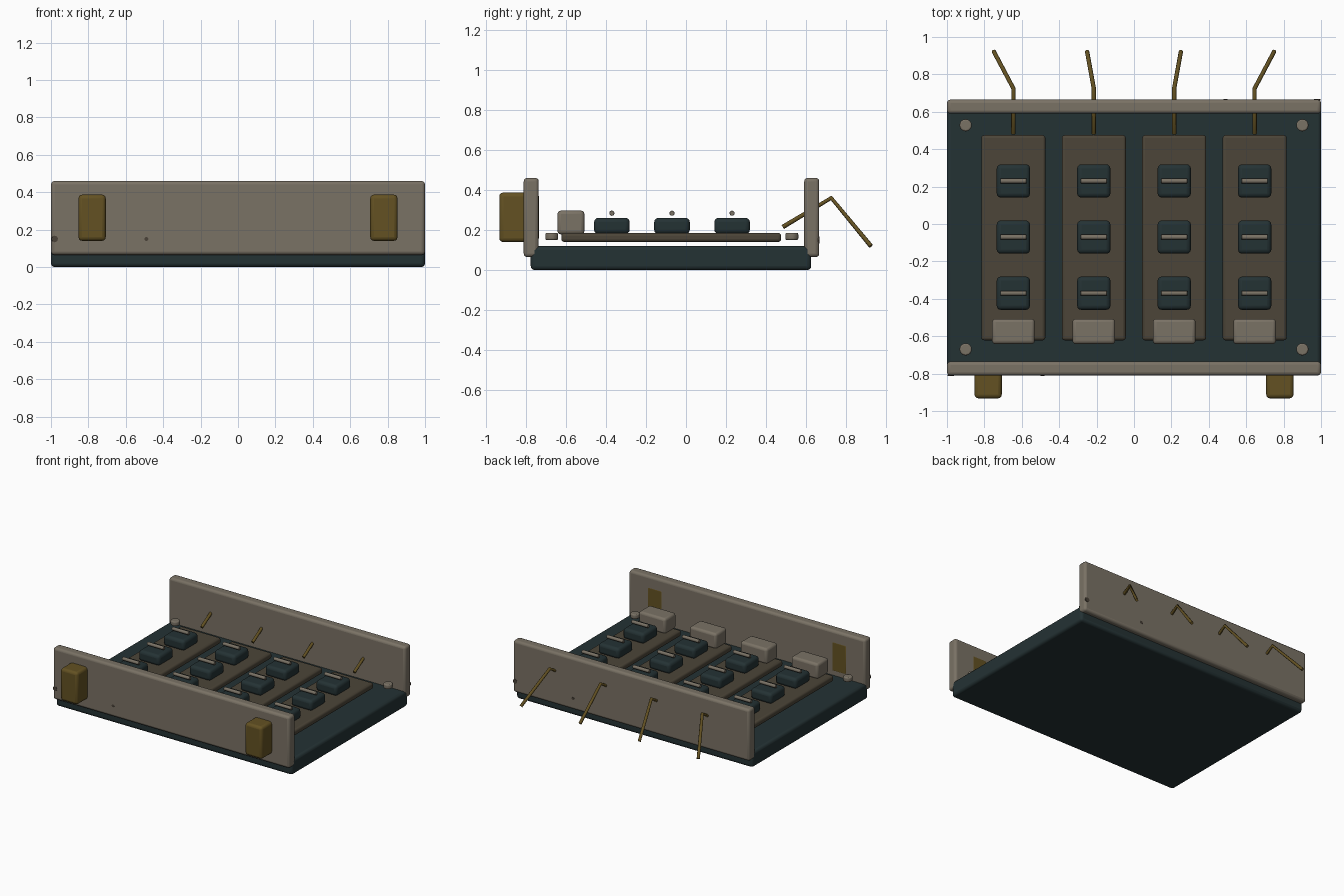
import bpy, math
from mathutils import Vector

if "Cube" in bpy.data.objects:
    bpy.data.objects.remove(bpy.data.objects["Cube"])


def mat(name, r, g, b):
    m = bpy.data.materials.new(name)
    lin = [(c / 255 / 12.92) if c < 10 else ((c / 255 + 0.055) / 1.055) ** 2.4 for c in (r, g, b)]
    m.diffuse_color = (*lin, 1)
    m.use_nodes = True
    m.node_tree.nodes["Principled BSDF"].inputs["Base Color"].default_value = m.diffuse_color
    return m


TEAL = mat("dark teal", 36, 50, 52)
GREY = mat("warm grey", 122, 114, 101)
BROWN = mat("dark olive brown", 76, 69, 56)
GOLD = mat("old gold", 99, 81, 34)
DARK = mat("rivet brown", 74, 66, 56)


def finish(ob, name, material, bevel=0):
    ob.name = name
    ob.data.materials.append(material)
    if bevel:
        b = ob.modifiers.new("bevel", 'BEVEL')
        b.width = bevel
        b.segments = 3
        b.limit_method = 'ANGLE'
    bpy.ops.object.shade_smooth_by_angle(angle=math.radians(35))
    return ob


def box(name, lo, hi, material, bevel):
    """Bevelled box between two corners."""
    lo, hi = Vector(lo), Vector(hi)
    bpy.ops.mesh.primitive_cube_add(size=1, location=(lo + hi) / 2)
    ob = bpy.context.object
    ob.scale = hi - lo
    bpy.ops.object.transform_apply(location=False, rotation=False, scale=True)
    return finish(ob, name, material, bevel)


def rod(name, centre, radius, depth, axis, material, sides=12, bevel=0):
    rot = {'x': (0, math.pi / 2, 0), 'y': (math.pi / 2, 0, 0), 'z': (0, 0, 0)}[axis]
    bpy.ops.mesh.primitive_cylinder_add(vertices=sides, radius=radius, depth=depth,
                                        location=centre, rotation=rot)
    return finish(bpy.context.object, name, material, bevel)


def wire(name, points, radius, material):
    cu = bpy.data.curves.new(name, 'CURVE')
    cu.dimensions = '3D'
    cu.bevel_depth = radius
    cu.bevel_resolution = 2
    cu.use_fill_caps = True
    sp = cu.splines.new('POLY')
    sp.points.add(len(points) - 1)
    for p, co in zip(sp.points, points):
        p.co = (*co, 1)
    ob = bpy.data.objects.new(name, cu)
    bpy.context.collection.objects.link(ob)
    cu.materials.append(material)


# tray floor and end plates
box("tray_base", (-1, -0.775, 0), (1, 0.625, 0.12), TEAL, 0.02)
box("front_plate", (-1, -0.81, 0.065), (1, -0.735, 0.46), GREY, 0.018)
box("back_plate", (-1, 0.59, 0.065), (1, 0.665, 0.46), GREY, 0.018)

# handles on the front, just showing through the plate
for s in (-1, 1):
    box("handle", (s * 0.78 - 0.073, -0.932, 0.14), (s * 0.78 + 0.073, -0.734, 0.387), GOLD, 0.02)

# corner screws
for x in (-0.9, 0.9):
    for y in (-0.67, 0.528):
        rod("corner_screw", (x, y, 0.168), 0.034, 0.035, 'z', GREY, 10, 0.008)

# small rivets, nearly flush with the plates
for x, r in ((0.98, 0.018), (0.49, 0.011)):
    rod("front_rivet", (-x, -0.808, 0.15), r, 0.008, 'y', DARK, 8)
    rod("back_rivet", (x, 0.663, 0.15), r, 0.008, 'y', DARK, 8)

# four modules with latch, relays, bars and lead wire
for x, splay in ((-0.645, -0.105), (-0.215, -0.036), (0.215, 0.036), (0.645, 0.105)):
    box("module_board", (x - 0.171, -0.622, 0.14), (x + 0.171, 0.475, 0.186), BROWN, 0.015)
    box("module_latch", (x - 0.114, -0.642, 0.178), (x + 0.114, -0.507, 0.297), GREY, 0.018)
    for y in (-0.37, -0.07, 0.23):
        box("relay", (x - 0.089, y - 0.089, 0.18), (x + 0.089, y + 0.089, 0.261), TEAL, 0.022)
        rod("relay_bar", (x, y, 0.284), 0.013, 0.14, 'x', GREY, 12, 0.003)
    wire("lead_wire", [(x, 0.483, 0.215), (x, 0.725, 0.36), (x + splay, 0.923, 0.12)], 0.0115, GOLD)
